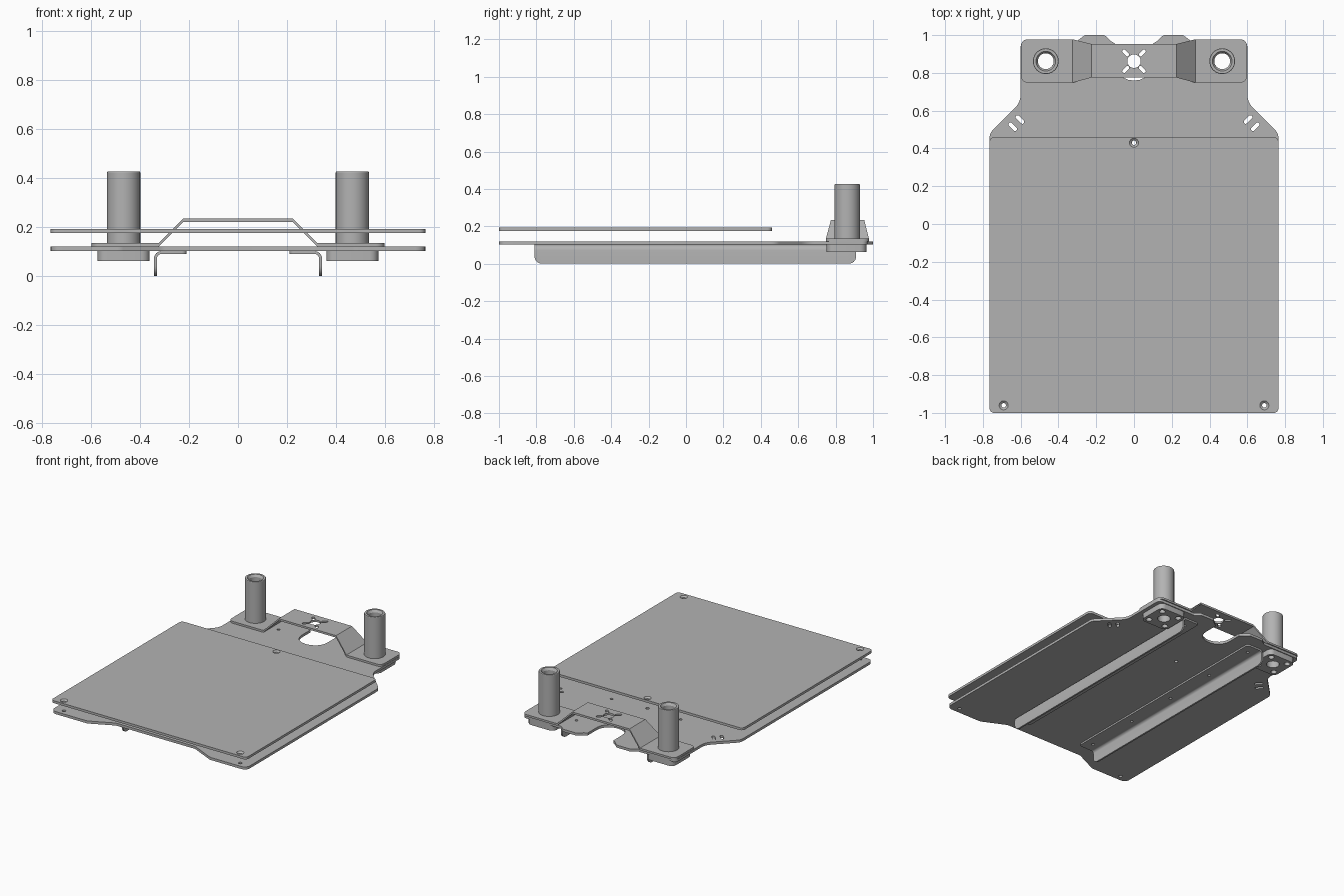
import bpy, bmesh, math
from mathutils import Vector

cube = bpy.data.objects.get("Cube")
if cube:
    bpy.data.objects.remove(cube)

grey = bpy.data.materials.new("plain grey")
grey.use_nodes = True
GREY = (0.45, 0.45, 0.45, 1)
grey.diffuse_color = GREY
grey.node_tree.nodes["Principled BSDF"].inputs["Base Color"].default_value = GREY


def finish(name, bm):
    bmesh.ops.recalc_face_normals(bm, faces=bm.faces)
    mesh = bpy.data.meshes.new(name)
    bm.to_mesh(mesh)
    bm.free()
    mesh.materials.append(grey)
    mesh.shade_smooth()
    mesh.set_sharp_from_angle(angle=math.radians(30))
    obj = bpy.data.objects.new(name, mesh)
    bpy.context.collection.objects.link(obj)
    return obj


def rounded(corners, steps=6):
    """Closed outline from (x, y, radius) corners."""
    out = []
    for i, (x, y, r) in enumerate(corners):
        p = Vector((x, y))
        a = (Vector(corners[i - 1][:2]) - p).normalized()
        b = (Vector(corners[(i + 1) % len(corners)][:2]) - p).normalized()
        if r == 0:
            out.append(p)
            continue
        half = a.angle(b) / 2
        centre = p + (a + b).normalized() * r / math.sin(half)
        start = p + a * r / math.tan(half) - centre
        end = p + b * r / math.tan(half) - centre
        turn = -start.angle_signed(end)
        for k in range(steps + 1):
            t = turn * k / steps
            c, s = math.cos(t), math.sin(t)
            out.append(centre + Vector((start.x * c - start.y * s,
                                        start.x * s + start.y * c)))
    return out


def mirrored(half):
    return rounded(half + [(-x, y, r) for x, y, r in reversed(half)])


def box(x0, x1, y0, y1, r):
    return rounded([(x0, y0, r), (x1, y0, r), (x1, y1, r), (x0, y1, r)])


def slot(x, y, angle=0, length=0, r=0.01, n=24):
    """Round hole, or a slot when it has a length."""
    d = Vector((math.cos(angle), math.sin(angle))) * length / 2
    out = []
    for k in range(n):
        t = angle - math.pi / 2 + math.tau * (k + 0.5) / n
        end = d if k < n / 2 else -d
        out.append(Vector((x, y)) + end + Vector((math.cos(t), math.sin(t))) * r)
    return out


def plate(name, outline, holes, z0, z1, cuts=(), bend=None):
    """Sheet with holes, optionally folded along lines of constant x."""
    bm = bmesh.new()
    edges = []
    for loop in [outline] + holes:
        vs = []
        for p in loop:
            if not vs or (p - vs[-1].co.xy).length > 1e-4:
                vs.append(bm.verts.new((p.x, p.y, z0)))
        if (vs[0].co - vs[-1].co).length < 1e-4:
            bm.verts.remove(vs.pop())
        edges += [bm.edges.new((vs[i - 1], vs[i])) for i in range(len(vs))]
    bmesh.ops.triangle_fill(bm, edges=edges, use_beauty=True)
    top = bmesh.ops.extrude_face_region(bm, geom=list(bm.faces))
    for v in top["geom"]:
        if isinstance(v, bmesh.types.BMVert):
            v.co.z = z1
    for x in cuts:
        geom = list(bm.verts) + list(bm.edges) + list(bm.faces)
        bmesh.ops.bisect_plane(bm, geom=geom, plane_co=(x, 0, 0), plane_no=(1, 0, 0))
    if bend:
        for v in bm.verts:
            v.co = bend(v.co)
    return finish(name, bm)


def lathe(name, profile, x, y, n=32):
    """Closed ring of (radius, z) points turned about a vertical axis."""
    bm = bmesh.new()
    rings = [[bm.verts.new((x + r * math.cos(math.tau * k / n),
                            y + r * math.sin(math.tau * k / n), z))
              for k in range(n)] for r, z in profile]
    for i, ring in enumerate(rings):
        prev = rings[i - 1]
        for k in range(n):
            bm.faces.new((prev[k - 1], prev[k], ring[k], ring[k - 1]))
    return finish(name, bm)


SIDES = (("right", -1), ("left", 1))
POST_X, POST_Y, BORE = 0.467, 0.862, 0.042
screws = [(0, 0.43), (-0.69, -0.96), (0.69, -0.96)]
rail_ys = [-0.74 + 0.395 * i for i in range(5)]

# Base plate with front recess, tapered neck and back notch
half = [(0.31, -0.92, 0.06), (0.48, -1, 0.06), (0.765, -1, 0.04), (0.765, 0.48, 0.06),
        (0.6, 0.645, 0.1), (0.6, 0.97, 0.03), (0.3, 0.97, 0.02), (0.26, 1, 0.02),
        (0.155, 1, 0.02), (0.125, 0.97, 0.01), (0.1, 0.955, 0), (0.1, 0.76, 0.095)]
holes = [slot(x, y, r=0.012) for x, y in screws]
for _, s in SIDES:
    holes += [slot(s * 0.27, y) for y in rail_ys]
    holes += [slot(s * x, y, s * math.pi / 4, 0.036) for x, y in ((0.604, 0.553), (0.642, 0.515))]
    holes.append(slot(s * POST_X, POST_Y, r=BORE, n=32))
plate("base_plate", mirrored(half), holes, 0.102, 0.12)

# Upper deck with countersunk screw holes
plate("upper_deck", box(-0.765, 0.765, -1, 0.46, 0.025),
      [slot(x, y, r=0.024, n=32) for x, y in screws], 0.176, 0.193)
for i, (x, y) in enumerate(screws):
    lathe(f"countersink_{i + 1}", [(0.024, 0.193), (0.012, 0.183), (0.012, 0.176), (0.024, 0.176)], x, y)

# Raised bridge bracket
def raise_bridge(co):
    t = min(1, max(0, (0.325 - abs(co.x)) / 0.1))
    return Vector((co.x, co.y, co.z + 0.1 * t))

half = [(0.225, 0.775, 0), (0.325, 0.748, 0), (0.598, 0.748, 0.035),
        (0.598, 0.978, 0.035), (0.325, 0.978, 0), (0.225, 0.953, 0)]
holes = [slot(0, POST_Y, r=0.036)]
holes += [slot(0.044 * math.cos(a) * 1.41, POST_Y + 0.044 * math.sin(a) * 1.41, a, 0.024)
          for a in [math.pi / 4 + i * math.pi / 2 for i in range(4)]]
holes += [slot(s * POST_X, POST_Y, r=BORE, n=32) for _, s in SIDES]
plate("bridge_bracket", mirrored(half), holes, 0.12, 0.134,
      (-0.325, -0.225, 0.225, 0.325), raise_bridge)

# Folded rails: flat flange, quarter bend, vertical leg
FOLD, R, TOP = 0.313, 0.03, 0.102
ARC = R * math.pi / 2

def fold_rail(side):
    def bend(co):
        u, rad = abs(co.x) - FOLD, R + co.z
        a = min(max(u, 0), ARC) / R
        x = FOLD + min(u, 0) + rad * math.sin(a)
        z = TOP - R + rad * math.cos(a) - max(u - ARC, 0)
        return Vector((side * x, co.y, z))
    return bend

leg_end = FOLD + ARC + TOP - R
for name, s in SIDES:
    flat = rounded([(s * x, y, r) for x, y, r in
                    ((0.21, -0.81, 0.02), (leg_end, -0.81, 0.04),
                     (leg_end, 0.91, 0.04), (0.21, 0.91, 0.02))])
    plate(f"{name}_rail", flat, [slot(s * 0.27, y) for y in rail_ys], -0.012, 0,
          [s * (FOLD + ARC * k / 6) for k in range(7)], fold_rail(s))

# Hollow posts and their clamping blocks
for name, s in SIDES:
    x = s * POST_X
    lathe(f"{name}_post", [(0.068, 0.134), (0.068, 0.423), (0.066, 0.426), (0.052, 0.426),
                           (BORE, 0.41), (BORE, 0.134)], x, POST_Y, 48)
    bolts = [slot(x + i * 0.068, 0.858 + j * 0.068, r=0.02) for i in (-1, 1) for j in (-1, 1)]
    plate(f"{name}_block", box(x - 0.106, x + 0.106, 0.752, 0.964, 0.035),
          bolts + [slot(x, POST_Y, r=BORE, n=32)], 0.062, 0.102)
